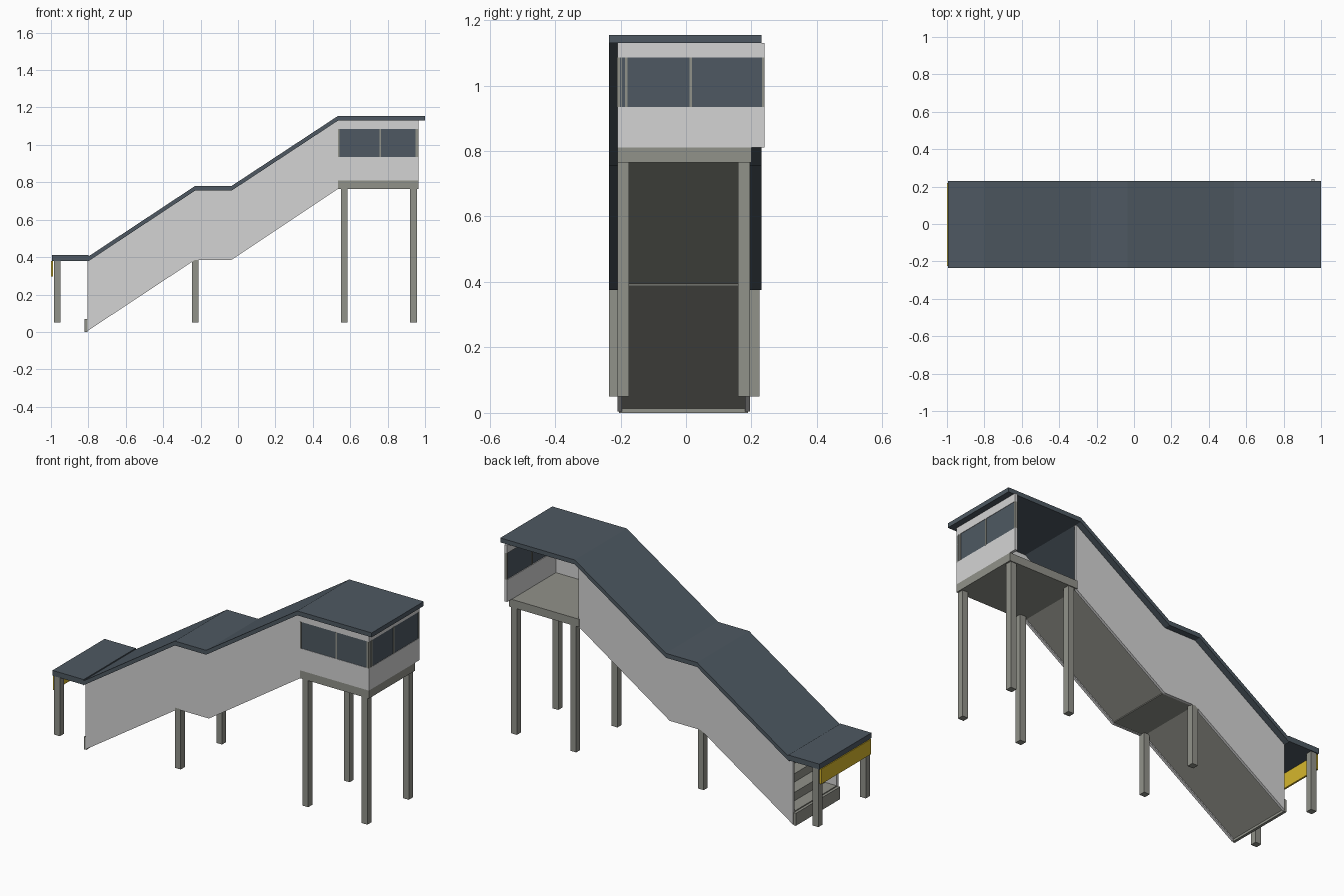
import bpy
import bmesh

cube = bpy.data.objects.get("Cube")
if cube:
    bpy.data.objects.remove(cube)


def material(name, rgb):
    linear = [((c / 255 + 0.055) / 1.055) ** 2.4 for c in rgb] + [1]
    m = bpy.data.materials.new(name)
    m.use_nodes = True
    m.diffuse_color = linear
    m.node_tree.nodes["Principled BSDF"].inputs["Base Color"].default_value = linear
    return m


SLATE = material("slate", (78, 89, 98))
WALL = material("pale wall", (212, 212, 212))
CONCRETE = material("concrete", (145, 146, 138))
YELLOW = material("sign yellow", (214, 182, 44))


def prism(name, profile, y0, y1, mat):
    """Extrude an x-z profile from y0 to y1."""
    bm = bmesh.new()
    face = bm.faces.new([bm.verts.new((x, y0, z)) for x, z in profile])
    moved = bmesh.ops.extrude_face_region(bm, geom=[face])["geom"]
    verts = [v for v in moved if isinstance(v, bmesh.types.BMVert)]
    bmesh.ops.translate(bm, vec=(0, y1 - y0, 0), verts=verts)
    bmesh.ops.recalc_face_normals(bm, faces=bm.faces)
    mesh = bpy.data.meshes.new(name)
    bm.to_mesh(mesh)
    bm.free()
    mesh.materials.append(mat)
    obj = bpy.data.objects.new(name, mesh)
    bpy.context.scene.collection.objects.link(obj)
    return obj


def box(name, x0, x1, y0, y1, z0, z1, mat):
    return prism(name, [(x0, z0), (x1, z0), (x1, z1), (x0, z1)], y0, y1, mat)


# Key stations along the staircase
FOOT, LAND0, LAND1, HEAD, END = -0.805, -0.23, -0.035, 0.535, 0.965
Z0, Z1, Z2 = 0.005, 0.385, 0.765
WALL_H = 0.37
FRONT, BACK = -0.21, 0.195
path = [(FOOT, Z0), (LAND0, Z1), (LAND1, Z1), (HEAD, Z2)]

# Side walls, split at the end of the landing
for side, y in (("front", FRONT), ("back", BACK - 0.015)):
    for part, pts in (("lower", path[:3]), ("upper", path[2:])):
        top = [(x, z + WALL_H) for x, z in reversed(pts)]
        prism(f"{side}_{part}_wall", pts + top, y, y + 0.015, WALL)

# Stairs: sloped underside with stepped top
STEPS = 8


def flight(name, x0, z0, x1, z1):
    run, rise = (x1 - x0) / STEPS, (z1 - z0) / STEPS
    pts = [(x1, z1), (x0, z0)]
    for i in range(STEPS):
        pts += [(x0 + i * run, z0 + (i + 1) * rise + 0.015),
                (x0 + (i + 1) * run, z0 + (i + 1) * rise + 0.015)]
    prism(name, pts, FRONT + 0.015, BACK - 0.015, CONCRETE)


flight("lower_stairs", FOOT, Z0 + 0.008, LAND0, Z1 + 0.008)
flight("upper_stairs", LAND1, Z1 + 0.008, HEAD, Z2 + 0.008)
box("landing_floor", LAND0, LAND1, FRONT + 0.015, BACK - 0.015, Z1 + 0.003, Z1 + 0.023, CONCRETE)
box("first_riser", -0.82, FOOT, FRONT + 0.005, BACK - 0.005, 0, 0.07, CONCRETE)

# Roof following the stairs, then running flat over the cabin
under = [(x, z + WALL_H) for x, z in path[:3]] + [(HEAD, 1.13), (1, 1.13)]
upper = [(x, z + 0.025) for x, z in reversed(under)]
prism("stair_roof", under + upper, -0.235, 0.23, SLATE)

# Entrance canopy and sign
box("canopy_roof", -0.995, -0.8, -0.235, 0.23, 0.38, 0.41, SLATE)
box("entrance_sign", -1, -0.99, -0.225, 0.22, 0.295, 0.38, YELLOW)

# Cabin floor
box("cabin_floor", HEAD - 0.005, END, FRONT, BACK + 0.005, Z2, 0.81, CONCRETE)

# Cabin walls: sill panel, window panes, header
SILL, HEADER, TOP = 0.935, 1.085, 1.13
T = 0.015
for part, z0, z1 in (("sill", 0.81, SILL), ("header", HEADER, TOP)):
    box(f"front_{part}", HEAD, END, FRONT, FRONT + T, z0, z1, WALL)
    box(f"end_{part}", END - T, END, FRONT + T, 0.24, z0, z1, WALL)
box("front_window", HEAD, END, FRONT + 0.002, FRONT + 0.011, SILL, HEADER, SLATE)
box("end_window", END - 0.011, END - 0.002, FRONT + T, 0.235, SILL, HEADER, SLATE)

# Window frames
for i, x in enumerate((HEAD, 0.757, END - 0.008)):
    box(f"front_mullion_{i}", x, x + 0.008, FRONT - 0.001, FRONT + T, SILL, HEADER, CONCRETE)
for i, y in enumerate((FRONT, -0.187, 0.01, 0.232)):
    box(f"end_mullion_{i}", END - T, END + 0.001, y, y + 0.008, SILL, HEADER, CONCRETE)

# Legs in front and back pairs
for name, x, top, y0, y1 in (
        ("canopy_leg", -0.985, 0.38, -0.235, 0.225),
        ("landing_leg", -0.247, Z1 + 0.005, FRONT, BACK),
        ("inner_cabin_leg", 0.55, Z2, FRONT, BACK),
        ("outer_cabin_leg", 0.92, Z2, FRONT, BACK)):
    w = 0.036
    box(f"front_{name}", x, x + w, y0, y0 + w, 0.05, top, CONCRETE)
    box(f"back_{name}", x, x + w, y1 - w, y1, 0.05, top, CONCRETE)
